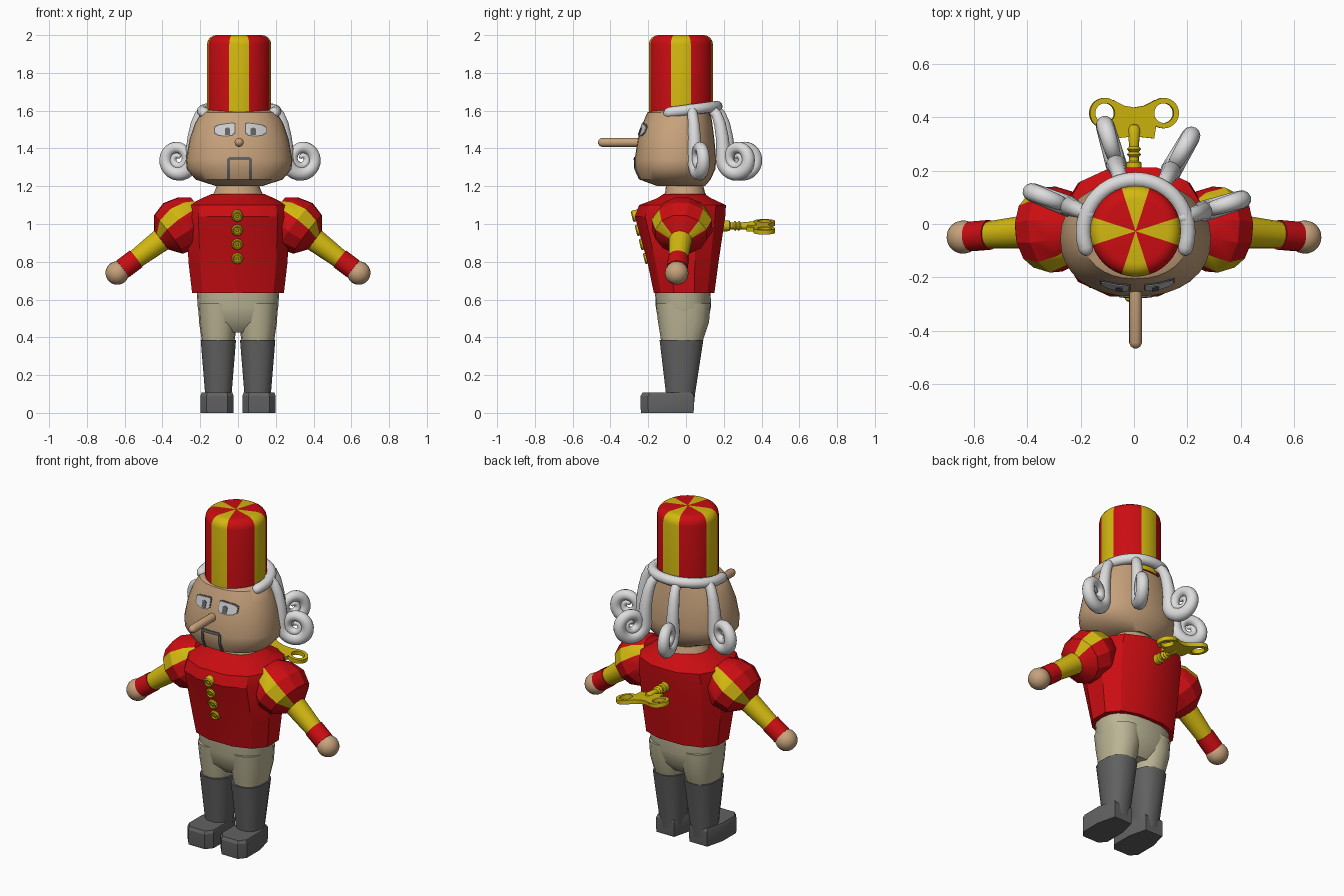
import bpy, bmesh, math
from mathutils import Vector as V

cube = bpy.data.objects.get("Cube")
if cube:
    bpy.data.objects.remove(cube)


def material(name, *rgb):
    m = bpy.data.materials.new(name)
    m.use_nodes = True
    m.diffuse_color = (*rgb, 1)
    m.node_tree.nodes["Principled BSDF"].inputs["Base Color"].default_value = (*rgb, 1)
    return m


RED = material("red cloth", 0.6, 0.004, 0.006)
YELLOW = material("yellow", 0.65, 0.48, 0.005)
SKIN = material("tan wood", 0.57, 0.36, 0.2)
BEIGE = material("beige cloth", 0.5, 0.46, 0.3)
GREY = material("dark grey leather", 0.12, 0.12, 0.12)
WHITE = material("white hair", 0.72, 0.72, 0.72)
EYE = material("pale grey eye", 0.6, 0.6, 0.62)
X, Y, Z = V((1, 0, 0)), V((0, 1, 0)), V((0, 0, 1))
CX = 0.006


def loft(name, rings, mats, rule=None, closed=False, angle=38):
    """Skin a list of equal-length rings; rule(i, j) picks the material."""
    bm = bmesh.new()
    rows = [[bm.verts.new(p) for p in r] for r in rings]
    n = len(rows[0])
    for i in range(len(rows) if closed else len(rows) - 1):
        a, b = rows[i], rows[(i + 1) % len(rows)]
        for j in range(n):
            k = (j + 1) % n
            f = bm.faces.new((a[j], a[k], b[k], b[j]))
            f.material_index = rule(i, j) if rule else 0
    if not closed:
        bm.faces.new(rows[0])
        bm.faces.new(rows[-1])
    bmesh.ops.recalc_face_normals(bm, faces=bm.faces)
    me = bpy.data.meshes.new(name)
    bm.to_mesh(me)
    bm.free()
    for m in mats:
        me.materials.append(m)
    ob = bpy.data.objects.new(name, me)
    bpy.context.collection.objects.link(ob)
    bpy.ops.object.select_all(action="DESELECT")
    ob.select_set(True)
    bpy.context.view_layer.objects.active = ob
    bpy.ops.object.shade_smooth_by_angle(angle=math.radians(angle))
    return ob


def ring(n, c, u, v, a, b, p=2.0, turn=0.0):
    """Superellipse ring with half sizes a, b along u, v."""
    pts = []
    for j in range(n):
        t = 2 * math.pi * j / n + turn
        x, y = math.cos(t), math.sin(t)
        pts.append(c + u * a * math.copysign(abs(x) ** (2 / p), x)
                   + v * b * math.copysign(abs(y) ** (2 / p), y))
    return pts


def stack(name, cx, secs, mat, n=16, p=2.3, turn=0.0, angle=38):
    """Vertical form from (z, half width, front y, back y) sections."""
    return loft(name, [ring(n, V((cx, (f + b) / 2, z)), X, Y, w, (b - f) / 2, p, turn)
                       for z, w, f, b in secs], [mat], angle=angle)


def lathe(name, c, axis, prof, mats, n=20, u=None, wide=1.0, turn=0.0, rule=None, angle=38):
    """Turned form from (distance, radius) pairs along an axis."""
    axis = axis.normalized()
    u = u or axis.orthogonal().normalized()
    v = axis.cross(u)
    return loft(name, [ring(n, c + axis * t, u, v, r, r * wide, 2, turn) for t, r in prof],
                mats, rule, angle=angle)


def tube(name, path, radii, side, mat, n=12):
    """Round-ended tube along a path lying roughly square to side."""
    rings = []
    for i, p in enumerate(path):
        t = (path[min(i + 1, len(path) - 1)] - path[max(i - 1, 0)]).normalized()
        v = t.cross(side).normalized()
        r = radii[i]
        rg = ring(n, p, side, v, r, r)
        tip = lambda s: [ring(n, p + t * s * r * k, side, v, r * q, r * q)
                         for k, q in ((0.6, 0.8), (0.95, 0.3))]
        if i == 0:
            rings += tip(-1)[::-1]
        rings.append(rg)
        if i == len(path) - 1:
            rings += tip(1)
    return loft(name, rings, [mat], angle=60)


# Hat with four yellow stripes meeting at the crown
SEG = 40
dome = [(1.95 + 0.05 * math.sin(a), 0.12 + 0.05 * math.cos(a))
        for a in (0, 0.4, 0.8, 1.2, math.pi / 2)]
lathe("hat", V((CX, -0.027, 0)), Z, [(1.575, 0.17)] + dome + [(2.0, 0.002)], [RED, YELLOW],
      SEG, u=X, rule=lambda i, j: int((j + 2) % 10 < 4))

# Head and neck
HEAD = [(1.2, 0.12, -0.15, 0.1), (1.235, 0.23, -0.245, 0.13), (1.29, 0.277, -0.27, 0.155),
        (1.34, 0.282, -0.272, 0.16), (1.45, 0.262, -0.255, 0.15),
        (1.53, 0.235, -0.23, 0.14), (1.59, 0.2, -0.205, 0.13), (1.61, 0.15, -0.16, 0.1)]
stack("head", CX, HEAD, SKIN, 32, 2.2)
stack("neck", 0, [(1.12, 0.15, -0.13, 0.12), (1.17, 0.125, -0.11, 0.1),
                  (1.25, 0.095, -0.1, 0.08)], SKIN, 20, 2)


def face_y(x, z):
    """Front surface of the head."""
    for lo, hi in zip(HEAD, HEAD[1:]):
        if lo[0] <= z <= hi[0]:
            k = (z - lo[0]) / (hi[0] - lo[0])
            w, f, b = (lo[q] + (hi[q] - lo[q]) * k for q in (1, 2, 3))
            return (f + b) / 2 - (b - f) / 2 * (1 - abs(x / w) ** 2.2) ** (1 / 2.2)


def plate(name, cols, mat, lift, cx=0.012, s=1):
    """Thin face detail from (x, low z, high z) columns."""
    rings = []
    for x, lo, hi in cols:
        x = cx + s * x
        zs = [lo + (hi - lo) * k / 6 for k in range(7)]
        front = [V((x, face_y(x - CX, z) - lift, z)) for z in zs]
        rings.append(front + [p + Y * (lift + 0.01) for p in reversed(front)])
    loft(name, rings, [mat])


# Eyes, mouth outline and nose
LID = [(0.03, 1.485, 1.53), (0.045, 1.472, 1.532), (0.08, 1.467, 1.528),
       (0.115, 1.472, 1.522), (0.135, 1.485, 1.51)]
for side, s in (("left", 1), ("right", -1)):
    rim = [(x + (x - 0.082) * 0.08, lo - 0.005, hi + 0.005) for x, lo, hi in LID]
    plate(side + "_eye_rim", rim, GREY, 0.003, s=s)
    plate(side + "_eye", LID, EYE, 0.006, s=s)
    plate(side + "_pupil", [(0.055, 1.472, 1.505), (0.068, 1.47, 1.512), (0.082, 1.472, 1.505)],
          GREY, 0.009, s=s)
    plate(side + "_mouth_line", [(0.05, 1.235, 1.355), (0.065, 1.235, 1.345)], GREY, 0.006, 0.008, s)
plate("mouth_top", [(x, 1.34, 1.356) for x in (-0.055, -0.02, 0.02, 0.055)], GREY, 0.006, 0.008)
lathe("nose", V((CX, -0.24, 1.432)), -Y,
      [(0, 0.024), (0.205, 0.024), (0.218, 0.018), (0.226, 0.006)], [SKIN], 16)

# Hair band behind the hat, and four locks ending in spirals
AX = V((CX, -0.03, 0))
arc = [math.radians(-18 + 9 * k) for k in range(25)]
tube("hair_band", [AX + V((0.195 * math.cos(a), 0.195 * math.sin(a), 1.598 + 0.025 * math.sin(a)))
                   for a in arc], [0.029] * len(arc), Z, WHITE)
for k, deg in enumerate((17, 60, 106, 159)):
    a = math.radians(deg)
    out = V((math.cos(a), math.sin(a), 0))
    prof = [(0.19, 1.61), (0.222, 1.58), (0.242, 1.53), (0.256, 1.46), (0.262, 1.4)]
    radii = [0.026, 0.028, 0.031, 0.034, 0.037]
    for q in range(45):
        f = q / 44
        th, r = math.pi + f * 3.6 * math.pi, 0.085 * (1 - 0.85 * f ** 1.2)
        prof.append((0.347 + r * math.cos(th), 1.345 + r * math.sin(th)))
        radii.append(0.04 * (1 - 0.7 * f ** 1.2))
    tube("hair_lock_%d" % (k + 1), [AX + out * r + Z * z for r, z in prof], radii,
         out.cross(Z), WHITE)

# Jacket and its buttons
stack("jacket", 0, [(0.635, 0.25, -0.175, 0.155), (0.8, 0.27, -0.21, 0.178),
                    (1.04, 0.28, -0.278, 0.215), (1.1, 0.268, -0.255, 0.218),
                    (1.135, 0.2, -0.16, 0.14), (1.16, 0.14, -0.12, 0.1)],
      RED, 12, 2.4, math.pi / 12, 28)
for k in range(4):
    z = 1.042 - 0.0745 * k
    lathe("button_%d" % (k + 1), V((-0.004, -0.275 + 0.0215 * k, z)), V((0, -1, -0.25)),
          [(-0.03, 0.03), (0.006, 0.03), (0.012, 0.025), (0.012, 0.02), (0.006, 0.017),
           (0.006, 0.009), (0.012, 0.006)], [YELLOW], 16)

# Trousers
stack("trouser_seat", 0, [(0.66, 0.22, -0.165, 0.13), (0.56, 0.213, -0.16, 0.132),
                          (0.48, 0.2, -0.145, 0.115), (0.425, 0.14, -0.09, 0.07)], BEIGE, 20, 2.5)

for side, s in (("left", 1), ("right", -1)):
    # Trouser leg, boot shaft and boot foot
    stack(side + "_trouser_leg", s * 0.105,
          [(0.58, 0.107, -0.16, 0.13), (0.48, 0.101, -0.148, 0.122), (0.37, 0.085, -0.13, 0.085)],
          BEIGE, 16)
    stack(side + "_boot_shaft", s * 0.104,
          [(0, 0.062, -0.1, 0.04), (0.1, 0.072, -0.108, 0.05), (0.385, 0.096, -0.143, 0.095)],
          GREY, 12, 2.5, math.pi / 12)
    foot = [(0.055, -0.24), (0.088, -0.2), (0.088, -0.07), (0.06, 0.042)]
    foot += [(-x, y) for x, y in reversed(foot)]
    loft(side + "_boot_foot",
         [[V((s * 0.111 + x * k, -0.1 + (y + 0.1) * k, z)) for x, y in foot]
          for z, k in ((0, 0.98), (0.02, 1), (0.09, 1), (0.107, 0.93))], [GREY], angle=25)

    # Puffed shoulder with yellow panels, sleeve, cuff and hand along one axis
    start = V((s * 0.32, -0.022, 0.98))
    axis = V((s * 0.32, -0.027, -0.24)).normalized()
    up = (Z - axis * axis.z).normalized()
    lathe(side + "_puff", start, axis,
          [(-0.15, 0.09), (-0.1, 0.13), (-0.02, 0.153), (0.06, 0.13), (0.115, 0.055)],
          [RED, YELLOW], 12, up, 1.08, math.pi / 12,
          lambda i, j: int(j in (1, 9)), 25)
    lathe(side + "_sleeve", start, axis, [(0.05, 0.066), (0.29, 0.05)], [YELLOW], 16)
    lathe(side + "_cuff", start, axis, [(0.275, 0.056), (0.365, 0.056)], [RED], 16)
    ball = [(0.4 - 0.062 * math.cos(t), 0.062 * math.sin(t) + 0.0005)
            for t in (math.pi * q / 12 for q in range(13))]
    lathe(side + "_hand", start, axis, ball, [SKIN], 20)

# Wind-up key: beaded stem, bow plate and two loops, tilted slightly
lathe("key_stem", V((0, 0.19, 0.99)), Y,
      [(0, 0.03), (0.04, 0.028), (0.045, 0.018), (0.06, 0.018), (0.07, 0.027), (0.08, 0.018),
       (0.09, 0.027), (0.1, 0.018), (0.165, 0.024), (0.18, 0.016), (0.185, 0.004)], [YELLOW], 14)
tilt = math.radians(10)
ex, ez = V((math.cos(tilt), 0, -math.sin(tilt))), V((math.sin(tilt), 0, math.cos(tilt)))
hub = V((0, 0, 0.985))
half = [(0.03, 0.325), (0.075, 0.32), (0.082, 0.365), (0.068, 0.4), (0.062, 0.425),
        (0.08, 0.464), (0.04, 0.443)]
outline = half + [(0, 0.436)] + [(-x, y) for x, y in reversed(half)]
loft("key_bow", [[hub + ex * x + Y * y + ez * h for x, y in outline] for h in (-0.012, 0.012)],
     [YELLOW])
for side, s in (("left", 1), ("right", -1)):
    loops = []
    for q in range(28):
        t = 2 * math.pi * q / 28
        d = ex * math.cos(t) + Y * math.sin(t)
        loops.append([hub + ex * s * 0.112 + Y * 0.415 + d * r + ez * h
                      for r, h in ((0.037, -0.012), (0.057, -0.012), (0.057, 0.012), (0.037, 0.012))])
    loft(side + "_key_loop", loops, [YELLOW], closed=True)
